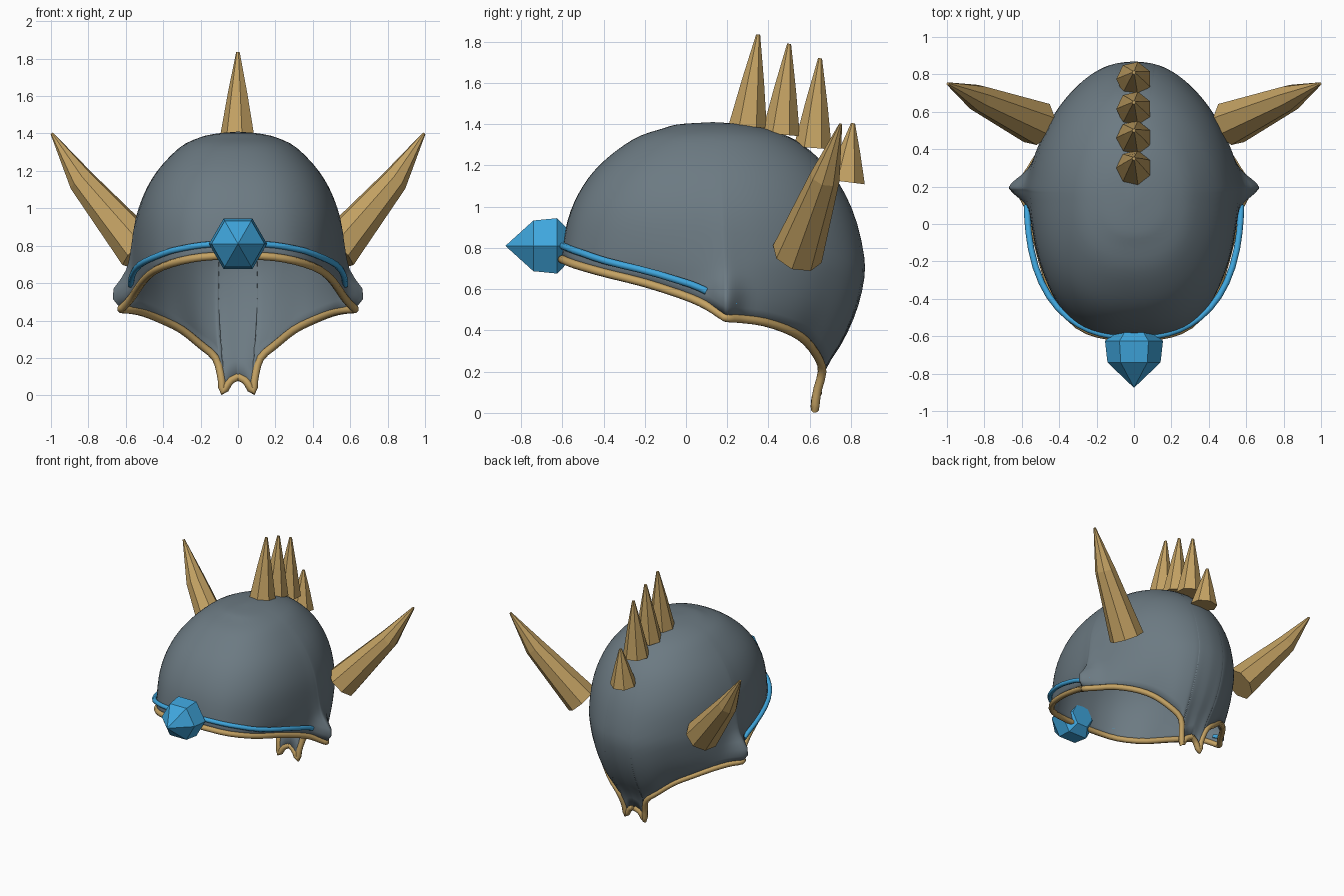
import bpy, bmesh, math
from mathutils import Vector

if "Cube" in bpy.data.objects:
    bpy.data.objects.remove(bpy.data.objects["Cube"])


def material(name, rgb):
    m = bpy.data.materials.new(name)
    m.diffuse_color = (*rgb, 1)
    m.use_nodes = True
    m.node_tree.nodes["Principled BSDF"].inputs["Base Color"].default_value = m.diffuse_color
    return m


STEEL = material("slate_steel", (0.15, 0.195, 0.225))
GOLD = material("horn_gold", (0.55, 0.36, 0.125))
BLUE = material("gem_blue", (0.05, 0.38, 0.72))


def add_mesh(name, bm, mat, smooth=None):
    bmesh.ops.recalc_face_normals(bm, faces=bm.faces)
    me = bpy.data.meshes.new(name)
    bm.to_mesh(me)
    bm.free()
    me.materials.append(mat)
    ob = bpy.data.objects.new(name, me)
    bpy.context.collection.objects.link(ob)
    if smooth:
        bpy.ops.object.select_all(action='DESELECT')
        bpy.context.view_layer.objects.active = ob
        ob.select_set(True)
        bpy.ops.object.shade_smooth_by_angle(angle=math.radians(smooth))
    return ob


def spline(rows, f):
    """Catmull-Rom value of a table at fractional index f."""
    i = min(max(int(f), 0), len(rows) - 2)
    t = f - i
    b, c = Vector(rows[i]), Vector(rows[i + 1])
    a = Vector(rows[i - 1]) if i > 0 else 2 * b - c
    d = Vector(rows[i + 2]) if i + 2 < len(rows) else 2 * c - b
    return 0.5 * (2 * b + (c - a) * t + (2 * a - 5 * b + 4 * c - d) * t ** 2
                  + (3 * b - a - 3 * c + d) * t ** 3)


def skin(name, centres, radii, sides, mat, smooth=None, spin=0.0):
    """Closed skin of round rings along a path."""
    bm = bmesh.new()
    pts = [Vector(p) for p in centres]
    rings = []
    u = None
    for i, p in enumerate(pts):
        d = (pts[min(i + 1, len(pts) - 1)] - pts[max(i - 1, 0)]).normalized()
        if u is None:
            u = Vector((1, 0, 0)) if abs(d.x) < 0.8 else Vector((0, 0, 1))
        u = (u - d * u.dot(d)).normalized()
        v = d.cross(u)
        rings.append([bm.verts.new(p + radii[i] * (
            u * math.cos(spin + math.tau * k / sides) + v * math.sin(spin + math.tau * k / sides)))
            for k in range(sides)])
    for a, b in zip(rings, rings[1:]):
        for k in range(sides):
            n = (k + 1) % sides
            bm.faces.new((a[k], a[n], b[n], b[k]))
    bm.faces.new(rings[0])
    bm.faces.new(rings[-1])
    return add_mesh(name, bm, mat, smooth)


def mirrored(p):
    return Vector((-p[0], p[1], p[2]))


# Dome sections from the top down: height, front y, back y, half width
SECTIONS = [(1.41, .13, .13, 0), (1.40, -.03, .28, .11), (1.38, -.11, .38, .20),
            (1.33, -.25, .52, .305), (1.22, -.40, .66, .415), (1.10, -.50, .75, .49),
            (.95, -.57, .82, .54), (.77, -.605, .863, .56), (.65, -.605, .865, .565),
            (.5, -.57, .83, .565), (.35, -.5, .765, .54), (.2, -.41, .675, .48), (0, -.36, .62, .42)]
# Right half of the helmet edge, front centre to back notch
EDGE = [(0, -.605, .745), (.16, -.595, .742), (.30, -.54, .72), (.42, -.40, .68),
        (.49, -.2, .63), (.54, 0, .565), (.57, .1, .52), (.61, .17, .475), (.625, .2, .46),
        (.57, .27, .455), (.5, .38, .44), (.4, .5, .40), (.3, .58, .35), (.2, .64, .27),
        (.12, .66, .2), (.09, .635, .1), (.08, .625, .02), (.045, .63, .075), (0, .64, .1)]


def section_index(z):
    for i in range(len(SECTIONS) - 1):
        hi, lo = SECTIONS[i][0], SECTIONS[i + 1][0]
        if z >= lo:
            return i + (hi - z) / (hi - lo)
    return len(SECTIONS) - 1


def dome(angle, idx):
    """Dome point; angle 0 is the front centre and pi the back centre."""
    z, yf, yb, w = spline(SECTIONS, idx)
    c, s = -math.cos(angle), max(math.sin(angle), 0)
    half = (yb - yf) / 2
    n = 2.4 if c < 0 else 2.0
    # scale the ray so that it lands on the superellipse
    r = (abs(c) ** n + s ** n) ** (-1 / n)
    return Vector((max(w, 0) * s * r, (yf + yb) / 2 + half * c * r, z))


def edge_angle(p):
    i = section_index(p.z)
    z, yf, yb, w = spline(SECTIONS, i)
    return math.atan2(p.x / w, -(p.y - (yf + yb) / 2) / ((yb - yf) / 2)), i


def column(p, rows):
    """Points from edge point p up to the crown, with the ear flare."""
    ang, i0 = edge_angle(p)
    off = p - dome(ang, i0)
    out = []
    for k in range(rows + 1):
        t = k / rows
        q = dome(ang, i0 * (1 - t)) + off * (1 - t) ** 5
        if k:
            q.x += .06 * math.exp(-((q.y - .2) / .07) ** 2 - ((q.z - .55) / .08) ** 2)
        out.append(q)
    return out


# Helmet shell
STEPS, ROWS = 5, 26
half = [spline(EDGE, k / STEPS) for k in range((len(EDGE) - 1) * STEPS + 1)]
half[0].x = half[-1].x = 0
cols = [column(p, ROWS) for p in half]
cols += [[mirrored(q) for q in c] for c in cols[-2:0:-1]]
bm = bmesh.new()
grid = [[bm.verts.new(q) for q in c] for c in cols]
for j in range(len(grid)):
    a, b = grid[j], grid[(j + 1) % len(grid)]
    for k in range(ROWS):
        bm.faces.new((a[k], b[k], b[k + 1], a[k + 1]))
bmesh.ops.remove_doubles(bm, verts=bm.verts, dist=0.0008)
shell = add_mesh("helmet_shell", bm, STEEL, 50)
solid = shell.modifiers.new("thickness", 'SOLIDIFY')
solid.thickness = 0.015
solid.offset = -1

# Gold trim around the helmet edge
for side, flip in (("right", Vector), ("left", mirrored)):
    path = [flip(p) for p in half[::2]]
    skin("edge_trim_" + side, path, [.021] * len(path), 8, GOLD, 60)

# Blue band above the brow, ending ahead of the ears
brow = []
for k in range(0, 32, 2):
    p = half[k]
    ang, _ = edge_angle(p)
    q = dome(ang, section_index(p.z + .068))
    brow.append(q + Vector((q.x, q.y - .13, 0)).normalized() * .006)
brow = [mirrored(q) for q in brow[:0:-1]] + brow
skin("brow_band", brow, [.017] * len(brow), 8, BLUE, 60)

# Short band pieces at the ears
for side, flip in (("right", Vector), ("left", mirrored)):
    skin("ear_band_" + side, [flip(p) for p in ((.60, .16, .54), (.632, .2, .53), (.61, .24, .53))],
         [.014] * 3, 6, BLUE, 60)

# Faceted brow gem
skin("brow_gem", [(0, y, .81) for y in (-.57, -.625, -.74, -.875)],
     [.09, .155, .142, .001], 6, BLUE)

# Crest spikes along the centre line: base y, base z, tip y, tip z
for n, (by, bz, ty, tz) in enumerate([(.30, 1.39, .35, 1.835), (.46, 1.35, .50, 1.79),
                                      (.615, 1.285, .65, 1.72), (.775, 1.12, .81, 1.405)]):
    base, tip = Vector((0, by, bz)), Vector((0, ty, tz))
    skin(f"crest_spike_{n + 1}", [base, base.lerp(tip, .5), tip], [.095, .055, .01], 7, GOLD,
         spin=math.pi)

# Side horns
for side, flip in (("right", Vector), ("left", mirrored)):
    skin("horn_" + side, [flip(p) for p in ((.52, .54, .77), (.835, .675, 1.145), (.995, .75, 1.4))],
         [.125, .073, .008], 8, GOLD)
